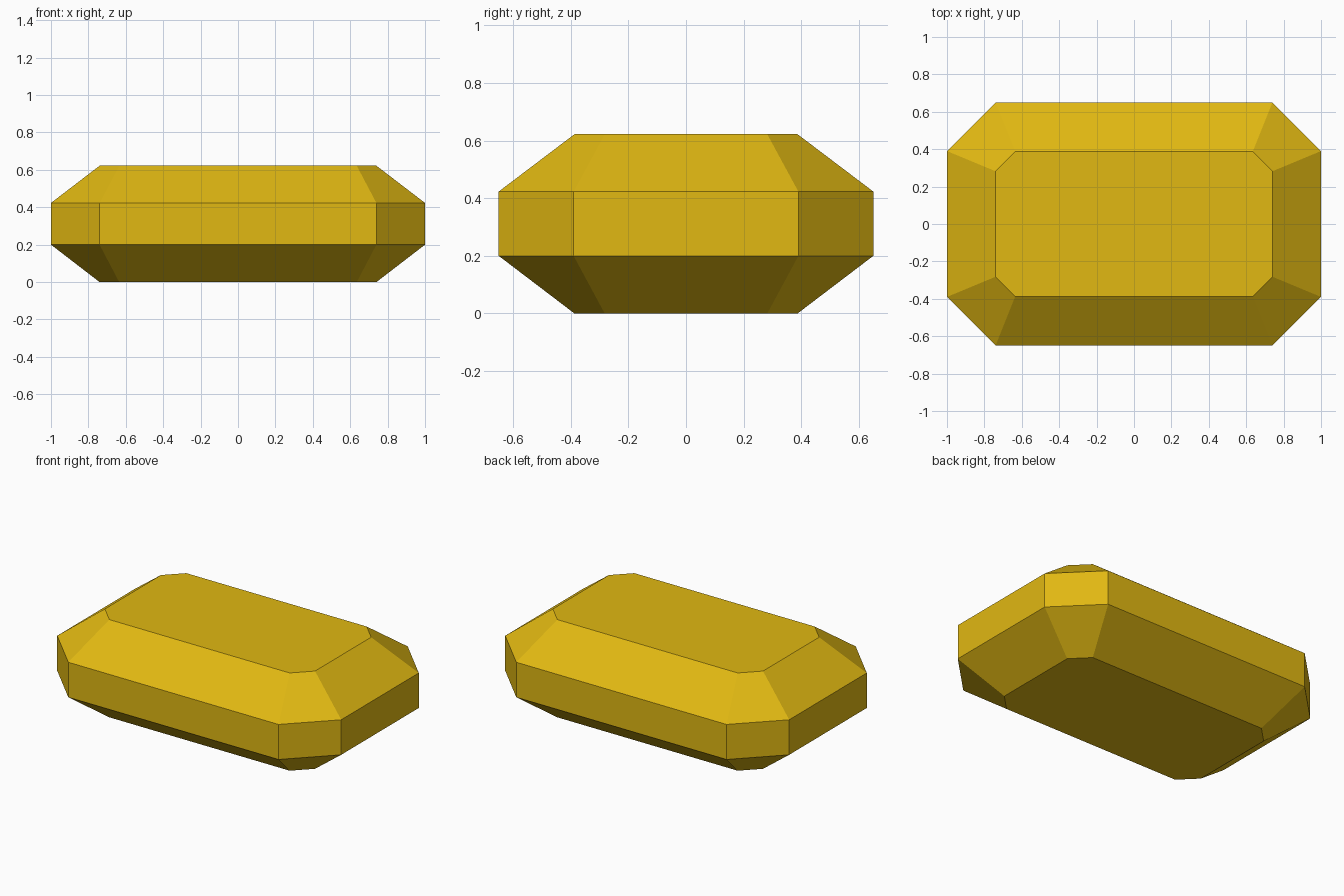
import bpy
import bmesh

cube = bpy.data.objects.get("Cube")
if cube:
    bpy.data.objects.remove(cube, do_unlink=True)

# Gold colour
gold = bpy.data.materials.new("gold")
gold.use_nodes = True
color = (0.75, 0.48, 0.006, 1)
gold.diffuse_color = color
gold.node_tree.nodes["Principled BSDF"].inputs["Base Color"].default_value = color


def octagon(bm, half_x, half_y, cut, z):
    """Ring of a rectangle with clipped corners, counter-clockwise."""
    ring = []
    for sx, sy in ((1, 1), (-1, 1), (-1, -1), (1, -1)):
        side = (sx * half_x, sy * (half_y - cut), z)
        end = (sx * (half_x - cut), sy * half_y, z)
        ring += [side, end] if sx * sy > 0 else [end, side]
    return [bm.verts.new(p) for p in ring]


# Cut gem body: small base, straight girdle, small table on top
bm = bmesh.new()
small = (0.74, 0.387, 0.105)
wide = (1.0, 0.65, 0.26)
rings = [octagon(bm, *size, z) for size, z in
         ((small, 0), (wide, 0.2), (wide, 0.423), (small, 0.622))]
for low, high in zip(rings, rings[1:]):
    for i in range(8):
        j = (i + 1) % 8
        bm.faces.new((low[i], low[j], high[j], high[i]))
bm.faces.new(rings[0][::-1])
bm.faces.new(rings[-1])
bmesh.ops.recalc_face_normals(bm, faces=bm.faces)

mesh = bpy.data.meshes.new("gem_body")
bm.to_mesh(mesh)
bm.free()
mesh.materials.append(gold)
gem = bpy.data.objects.new("gem_body", mesh)
bpy.context.collection.objects.link(gem)
